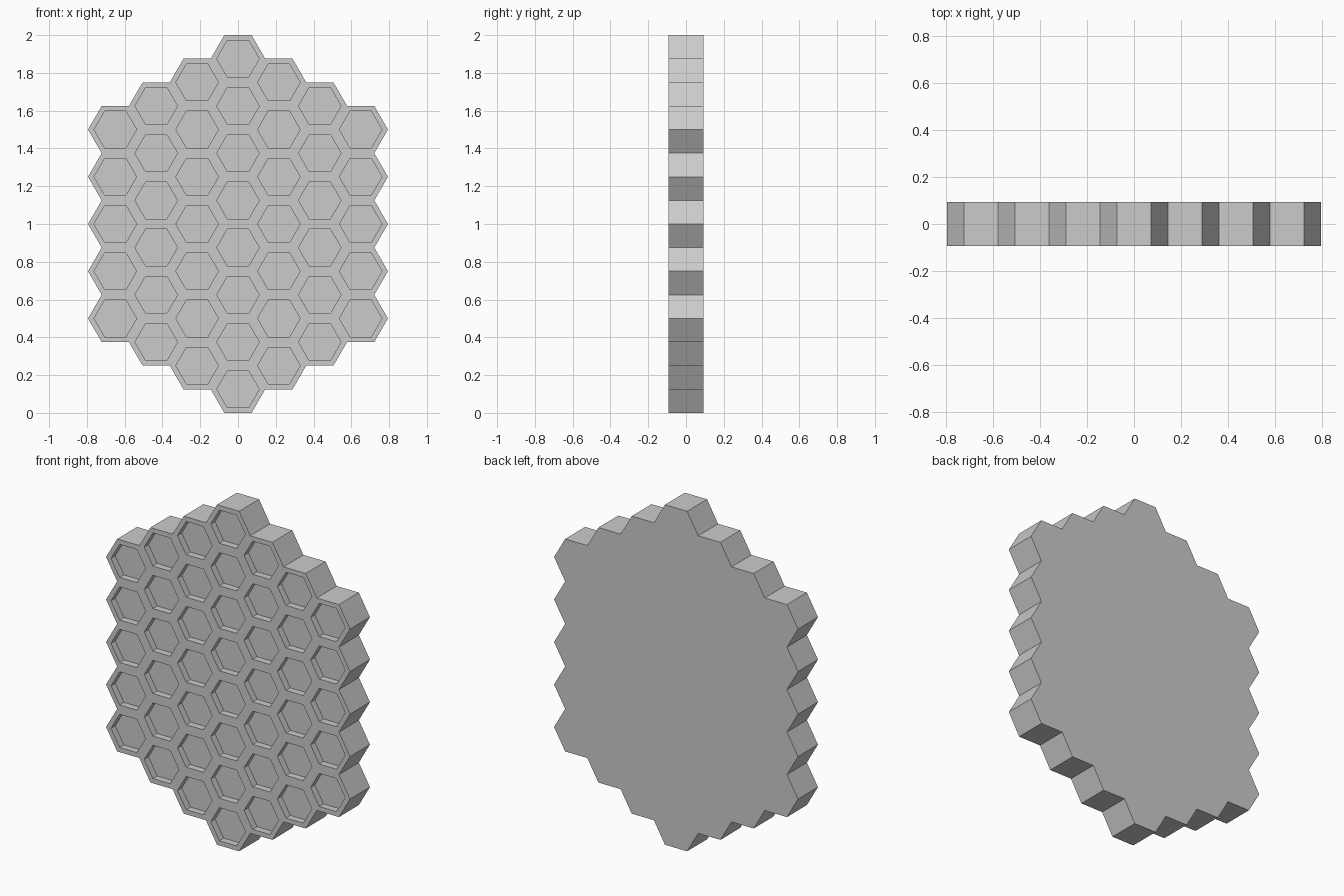
import bpy
import bmesh
from math import sqrt, cos, sin, pi
from mathutils import Vector

cube = bpy.data.objects.get("Cube")
if cube:
    bpy.data.objects.remove(cube, do_unlink=True)

PITCH = 0.25                 # flat-to-flat height of a cell
R = PITCH / sqrt(3)          # corner radius of a cell
HALF_DEPTH = 0.0925          # half thickness of the slab
POCKET_R = 0.1125            # corner radius of a pocket
POCKET_DEPTH = 0.04

grey = bpy.data.materials.new("plain grey")
grey.use_nodes = True
grey.diffuse_color = (0.6, 0.6, 0.6, 1)
grey.node_tree.nodes["Principled BSDF"].inputs["Base Color"].default_value = (0.6, 0.6, 0.6, 1)

bm = bmesh.new()

# Front sheet of hexagons: seven columns, tallest in the middle
for col in range(-3, 4):
    count = 8 - abs(col)
    for row in range(count):
        cx = col * 1.5 * R
        cz = 1 + (row - (count - 1) / 2) * PITCH
        ring = [bm.verts.new((cx + R * cos(k * pi / 3), -HALF_DEPTH, cz + R * sin(k * pi / 3)))
                for k in range(6)]
        bm.faces.new(ring)
bmesh.ops.remove_doubles(bm, verts=bm.verts[:], dist=0.001)
cells = bm.faces[:]

# Side walls and a single flat back
ext = bmesh.ops.extrude_face_region(bm, geom=cells, use_keep_orig=True)["geom"]
back_verts = [g for g in ext if isinstance(g, bmesh.types.BMVert)]
back_faces = [g for g in ext if isinstance(g, bmesh.types.BMFace)
              and all(v in back_verts for v in g.verts)]
bmesh.ops.translate(bm, verts=back_verts, vec=Vector((0, 2 * HALF_DEPTH, 0)))
bmesh.ops.dissolve_faces(bm, faces=back_faces, use_verts=False)

# Sunken pocket in every cell
cells = [f for f in bm.faces if all(v.co.y < 0 for v in f.verts)]
bmesh.ops.inset_individual(bm, faces=cells, thickness=(R - POCKET_R) * sqrt(3) / 2,
                           use_even_offset=True)
floor_verts = list({v for f in cells for v in f.verts})
rim = bmesh.ops.extrude_discrete_faces(bm, faces=cells)["faces"]
bmesh.ops.translate(bm, verts=list({v for f in rim for v in f.verts}),
                    vec=Vector((0, POCKET_DEPTH, 0)))
bmesh.ops.recalc_face_normals(bm, faces=bm.faces[:])

mesh = bpy.data.meshes.new("honeycomb_panel")
bm.to_mesh(mesh)
bm.free()
mesh.materials.append(grey)
panel = bpy.data.objects.new("honeycomb_panel", mesh)
bpy.context.collection.objects.link(panel)
